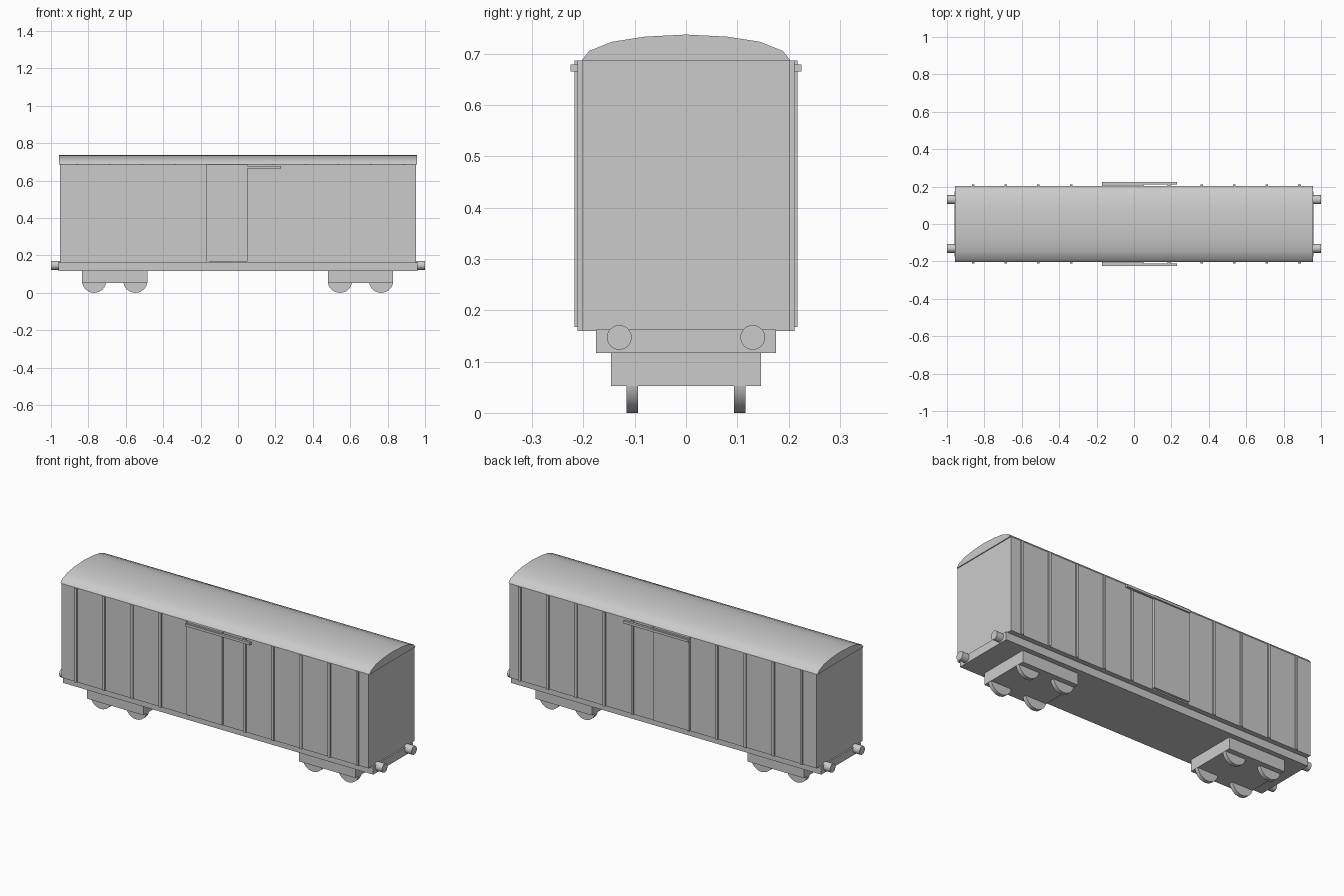
import bpy, bmesh
from math import pi

if "Cube" in bpy.data.objects:
    bpy.data.objects.remove(bpy.data.objects["Cube"])


def finish(name, bm, smooth=False):
    bmesh.ops.recalc_face_normals(bm, faces=bm.faces)
    me = bpy.data.meshes.new(name)
    bm.to_mesh(me)
    bm.free()
    ob = bpy.data.objects.new(name, me)
    bpy.context.collection.objects.link(ob)
    if smooth:
        bpy.ops.object.select_all(action='DESELECT')
        ob.select_set(True)
        bpy.context.view_layer.objects.active = ob
        bpy.ops.object.shade_smooth_by_angle(angle=0.7)
    return ob


def box(name, x, y, z):
    """Box from (min, max) ranges on each axis."""
    bm = bmesh.new()
    bmesh.ops.create_cube(bm, size=1)
    for v in bm.verts:
        v.co = [r[0] if c < 0 else r[1] for c, r in zip(v.co, (x, y, z))]
    return finish(name, bm)


def cylinder(name, centre, radius, length, axis):
    bm = bmesh.new()
    bmesh.ops.create_cone(bm, cap_ends=True, segments=32, radius1=radius,
                          radius2=radius, depth=length)
    ob = finish(name, bm, True)
    ob.location = centre
    ob.rotation_euler = (pi / 2, 0, 0) if axis == 'Y' else (0, pi / 2, 0)
    return ob


# Body and underframe
box("wagon_body", (-0.952, 0.952), (-0.203, 0.203), (0.16, 0.687))
box("underframe", (-0.96, 0.96), (-0.175, 0.175), (0.117, 0.162))

# Curved roof extruded along the wagon
half = [(0.203, 0.687), (0.189, 0.705), (0.144, 0.723), (0.08, 0.733)]
profile = half + [(0, 0.737)] + [(-y, z) for y, z in reversed(half)]
bm = bmesh.new()
face = bm.faces.new([bm.verts.new((-0.957, y, z)) for y, z in profile])
ext = bmesh.ops.extrude_face_region(bm, geom=[face])
bmesh.ops.translate(bm, vec=(1.914, 0, 0),
                    verts=[v for v in ext['geom'] if isinstance(v, bmesh.types.BMVert)])
finish("roof", bm, True)

for s, side in ((-1, "front"), (1, "back")):
    def span(a, b):
        return tuple(sorted((s * a, s * b)))

    # Side ribs, skipping the one behind the door
    for i in range(11):
        if i != 5:
            x = -0.86 + 0.1745 * i
            box(f"{side}_rib_{i}", (x - 0.007, x + 0.007), span(0.2, 0.211), (0.16, 0.687))

    # Sliding door and its rail
    box(f"{side}_door", (-0.17, 0.052), span(0.2, 0.217), (0.167, 0.687))
    box(f"{side}_door_rail", (-0.17, 0.23), span(0.211, 0.225), (0.665, 0.679))

# Buffers at both ends
for sx in (-1, 1):
    for sy in (-1, 1):
        cylinder("buffer", (sx * 0.975, sy * 0.13, 0.147), 0.024, 0.05, 'X')

# Bogies with four wheels each
for bx in (-0.659, 0.655):
    box("bogie", (bx - 0.175, bx + 0.175), (-0.146, 0.146), (0.052, 0.118))
    for dx in (-0.11, 0.11):
        for sy in (-1, 1):
            cylinder("wheel", (bx + dx, sy * 0.105, 0.065), 0.065, 0.022, 'Y')
